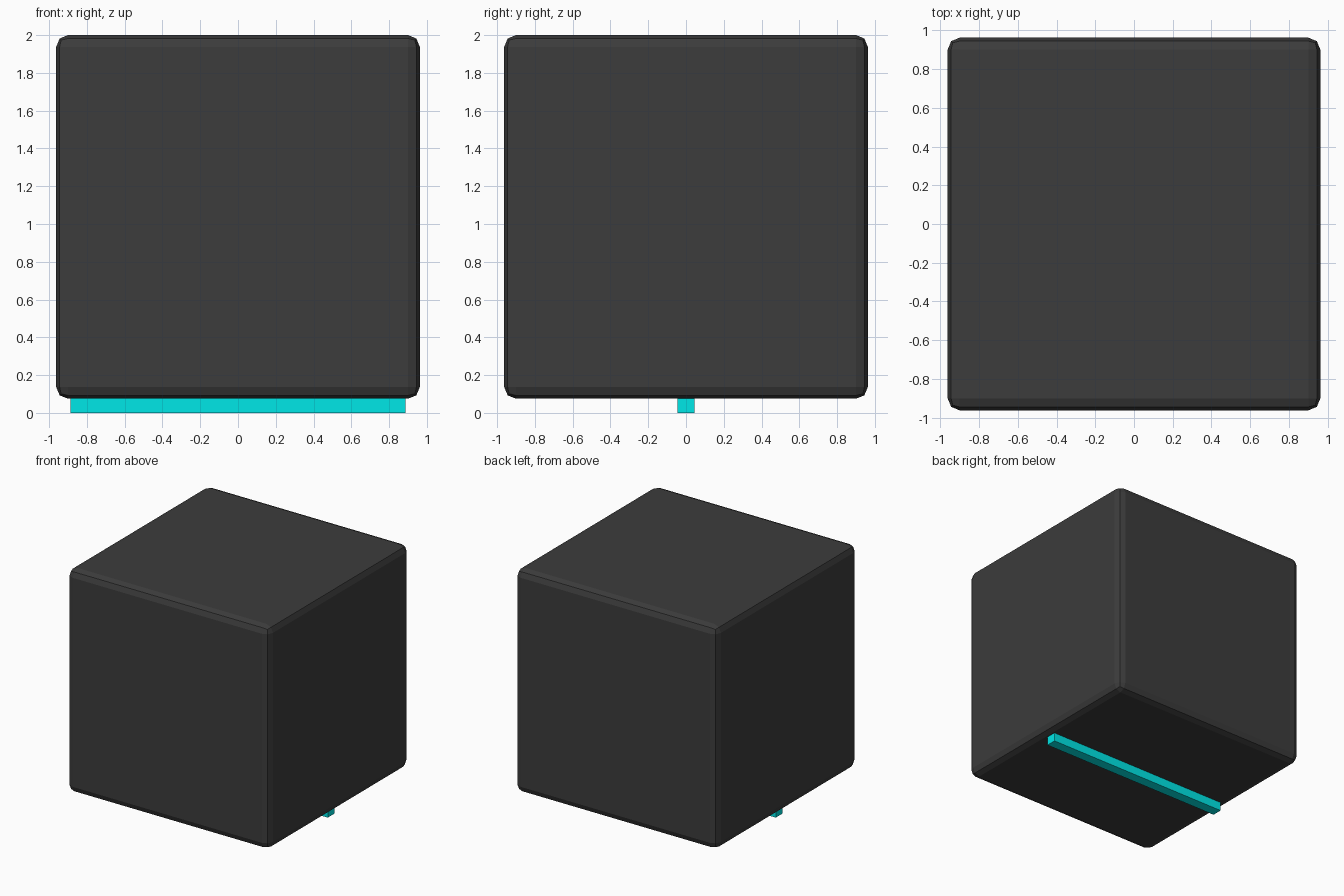
import bpy

if "Cube" in bpy.data.objects:
    bpy.data.objects.remove(bpy.data.objects["Cube"])


def material(name, color):
    mat = bpy.data.materials.new(name)
    mat.diffuse_color = color
    mat.use_nodes = True
    mat.node_tree.nodes["Principled BSDF"].inputs["Base Color"].default_value = mat.diffuse_color
    return mat


def box(name, size, centre, mat):
    bpy.ops.mesh.primitive_cube_add(size=1, location=centre)
    obj = bpy.context.object
    obj.name = name
    obj.scale = size
    bpy.ops.object.transform_apply(location=False, rotation=False, scale=True)
    obj.data.materials.append(mat)
    return obj


dark = material("dark_casing", (0.045, 0.045, 0.045, 1))
cyan = material("cyan_strip", (0.0, 0.8, 0.8, 1))

# Main block: cube with two-segment rounded edges, top at z = 2
SIDE = 1.925
block = box("block", (SIDE, SIDE, SIDE), (0, 0, 2 - SIDE / 2), dark)
bevel = block.modifiers.new("rounded_edges", 'BEVEL')
bevel.width = 0.062
bevel.segments = 2
bevel.limit_method = 'ANGLE'

# Square bar along x under the block, slightly sunk into it
BAR = 0.09
box("bottom_strip", (1.775, BAR, BAR), (0, 0, BAR / 2), cyan)
